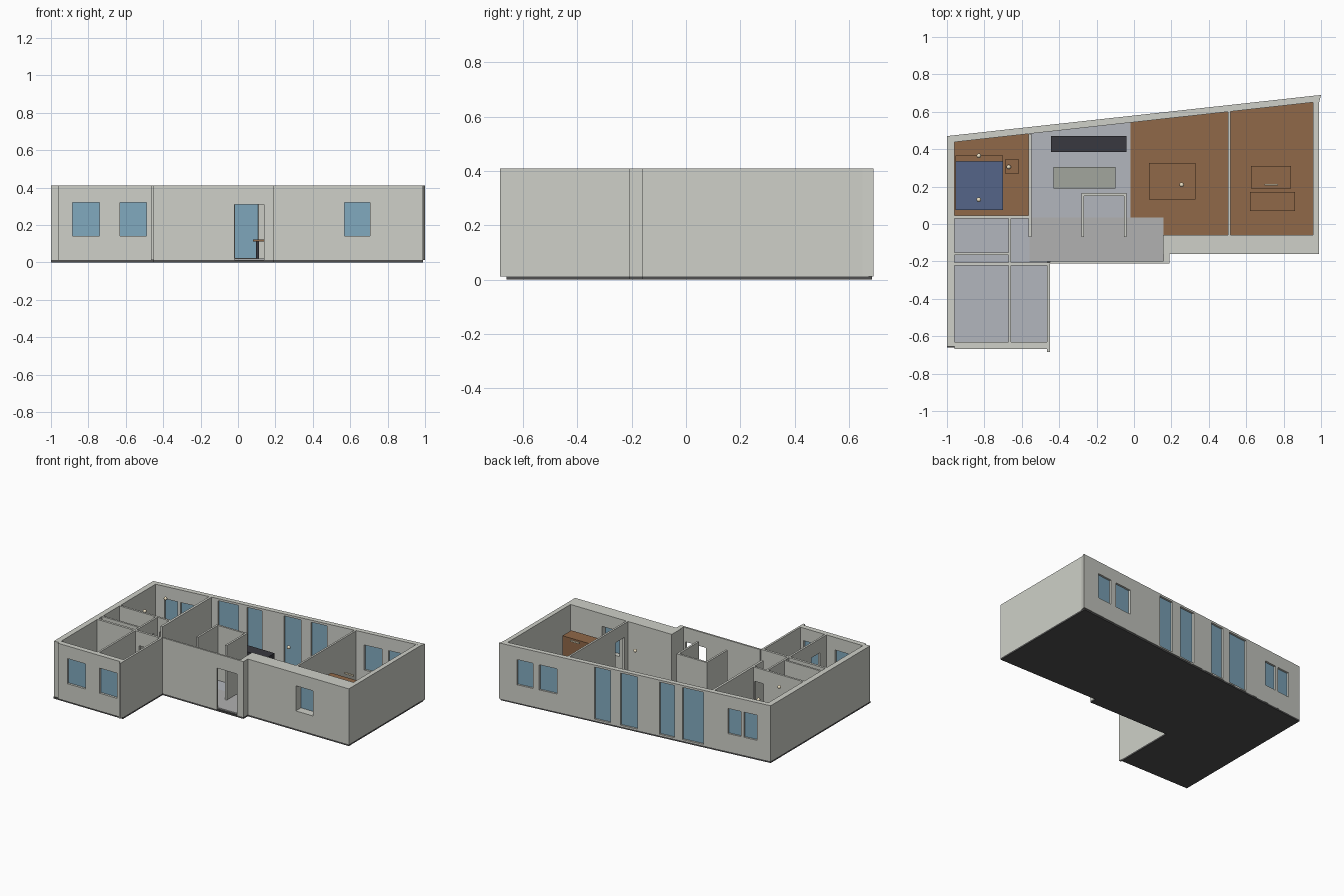
import bpy, bmesh, math
from mathutils import Matrix, Vector

if "Cube" in bpy.data.objects:
    bpy.data.objects.remove(bpy.data.objects["Cube"])


def mat(name, r, g, b):
    m = bpy.data.materials.new(name)
    m.diffuse_color = (r, g, b, 1)
    m.use_nodes = True
    m.node_tree.nodes["Principled BSDF"].inputs["Base Color"].default_value = m.diffuse_color
    return m


WALL = mat("plaster", .62, .63, .58)
SLAB = mat("slab_dark", .08, .08, .08)
WOOD = mat("wood", .28, .14, .065)
TILE = mat("tile", .45, .47, .51)
HALL = mat("hall_grey", .44, .44, .44)
GLASS = mat("glass_blue", .22, .40, .52)
DARK = mat("dark", .04, .04, .05)
STONE = mat("stone", .36, .38, .34)
BLUE = mat("fabric_blue", .09, .13, .25)
LAMP = mat("lamp_cream", .85, .75, .55)
H, Z0 = .41, .012          # wall top, slab top
SLOPE = math.atan2(.22, 2)  # angle of the rear wall


def add(name, bm, m):
    bmesh.ops.recalc_face_normals(bm, faces=bm.faces)
    me = bpy.data.meshes.new(name)
    bm.to_mesh(me)
    bm.free()
    o = bpy.data.objects.new(name, me)
    bpy.context.collection.objects.link(o)
    if m:
        me.materials.append(m)
    return o


def prism(name, pts, z0, z1, m):
    bm = bmesh.new()
    f = bm.faces.new([bm.verts.new((x, y, z0)) for x, y in pts])
    top = bmesh.ops.extrude_face_region(bm, geom=[f])
    vs = [v for v in top["geom"] if isinstance(v, bmesh.types.BMVert)]
    bmesh.ops.translate(bm, verts=vs, vec=(0, 0, z1 - z0))
    return add(name, bm, m)


def box(name, x0, x1, y0, y1, z0, z1, m):
    return prism(name, [(x0, y0), (x1, y0), (x1, y1), (x0, y1)], z0, z1, m)


def slanted(name, cx, cy, w, d, z0, z1, m, ang=0):
    """Box centred on (cx, cy), turned about z."""
    bm = bmesh.new()
    bmesh.ops.create_cube(bm, size=1)
    bm.transform(Matrix.Translation((cx, cy, (z0 + z1) / 2)) @ Matrix.Rotation(ang, 4, 'Z')
                 @ Matrix.Diagonal((w, d, z1 - z0, 1)))
    return add(name, bm, m)


def cut(wall, cutters):
    for c in cutters:
        c.hide_render = True
        md = wall.modifiers.new("opening", 'BOOLEAN')
        md.operation, md.object, md.solver = 'DIFFERENCE', c, 'EXACT'
    bpy.context.view_layer.update()
    dg = bpy.context.evaluated_depsgraph_get()
    me = bpy.data.meshes.new_from_object(wall.evaluated_get(dg))
    wall.modifiers.clear()
    wall.data = me
    for c in cutters:
        bpy.data.objects.remove(c)


def sphere(name, x, y, z, r):
    bm = bmesh.new()
    bmesh.ops.create_uvsphere(bm, u_segments=16, v_segments=8, radius=r)
    bmesh.ops.translate(bm, verts=bm.verts, vec=Vector((x, y, z)))
    o = add(name, bm, LAMP)
    for p in o.data.polygons:
        p.use_smooth = True


def inner_y(x):             # inside face of the rear wall
    return .438 + .1107 * (x + .96)


# Slab
prism("slab", [(-1, -.66), (-.45, -.66), (-.45, -.21), (.19, -.21), (.19, -.16),
               (.99, -.16), (.99, .685), (-1, .47)], 0, Z0, SLAB)

# Floors
for name, x0, x1, y0, m in [("bedroom_floor", -.96, -.56, .04, WOOD),
                            ("kitchen_floor", -.56, -.02, .03, TILE),
                            ("dining_floor", -.02, .508, -.06, WOOD),
                            ("study_floor", .508, .957, -.06, WOOD)]:
    prism(name, [(x0, y0), (x1, y0), (x1, inner_y(x1)), (x0, inner_y(x0))], Z0, .017, m)
box("bath_floor", -.96, -.56, -.2, .04, Z0, .017, TILE)
box("wing_floor", -.96, -.465, -.63, -.2, Z0, .017, TILE)
box("hall_floor", -.56, .158, -.197, .035, Z0, .02, HALL)

# Rear wall with windows and tall glass doors
rear = prism("rear_wall", [(-1, .47), (1, .69), (.99, .65), (.957, inner_y(.957)),
                           (-.96, inner_y(-.96)), (-1, .434)], Z0, H, WALL)
rear_open = [(.75, .867, .14, .32), (.572, .705, .14, .32),
             (.181, .299, .022, .395), (-.018, .107, .022, .395),
             (-.29, -.18, .022, .395), (-.505, -.35, .022, .395),
             (-.779, -.683, .14, .32), (-.897, -.80, .14, .32)]
cutters = []
for x0, x1, z0, z1 in rear_open:
    cx = (x0 + x1) / 2
    cy = .58 + .11 * cx - .017
    cutters.append(slanted("cutter", cx, cy, x1 - x0, .12, z0, z1, WALL, SLOPE))
    slanted("rear_glass", cx, cy, x1 - x0, .006, z0, z1, GLASS, SLOPE)
cut(rear, cutters)

# Plain outside walls
prism("left_wall", [(-1, -.655), (-.96, -.655), (-.96, .438), (-1, .434)], Z0, H, WALL)
prism("right_wall", [(.957, -.16), (.99, -.16), (.99, .65), (.957, .65)], Z0, H, WALL)
box("wing_right_wall", -.465, -.45, -.685, -.21, Z0, H, WALL)
box("entry_return_wall", .158, .19, -.21, -.16, Z0, H, WALL)

# Front walls with openings
wing = box("wing_front_wall", -.96, -.465, -.668, -.63, Z0, H, WALL)
cuts = []
for x0, x1 in [(-.885, -.74), (-.63, -.49)]:
    cuts.append(box("cutter", x0, x1, -.75, -.55, .14, .32, WALL))
    box("wing_glass", x0, x1, -.652, -.646, .14, .32, GLASS)
cut(wing, cuts)
front = box("front_right_wall", .155, .957, -.16, -.06, Z0, H, WALL)
cut(front, [box("cutter", .57, .707, -.3, .1, .14, .32, WALL)])
box("front_glass", .57, .707, -.102, -.096, .14, .32, GLASS)
entry = box("entry_wall", -.45, .158, -.21, -.197, Z0, H, WALL)
cut(entry, [box("cutter", -.02, .14, -.3, -.1, .0, .308, WALL)])

# Inside walls: x0, x1, y0, y1 and an optional door opening along the long side
inside = [("bedroom_kitchen_wall", -.565, -.548, -.07, inner_y(-.56), None),
          ("bedroom_bath_wall", -.96, -.565, .03, .045, (-.645, -.575)),
          ("bath_side_wall", -.672, -.658, -.205, .03, (-.10, -.01)),
          ("shaft_wall", -.96, -.672, -.167, -.153, None),
          ("wing_cross_wall", -.96, -.45, -.222, -.205, (-.63, -.53)),
          ("wing_divider", -.672, -.658, -.63, -.222, (-.555, -.46)),
          ("study_wall", .502, .516, -.06, inner_y(.508), (-.02, .08)),
          ("closet_left_wall", -.28, -.266, -.07, .165, None),
          ("closet_right_wall", -.054, -.04, -.07, .165, None),
          ("closet_back_wall", -.266, -.054, .151, .165, None)]
for name, x0, x1, y0, y1, door in inside:
    w = box(name, x0, x1, y0, y1, Z0, H, WALL)
    if door:
        a, b = door
        if x1 - x0 > y1 - y0:
            c = box("cutter", a, b, y0 - .05, y1 + .05, 0, .31, WALL)
        else:
            c = box("cutter", x0 - .05, x1 + .05, a, b, 0, .31, WALL)
        cut(w, [c])

# Kitchen
box("kitchen_counter", -.445, -.04, .385, .47, .017, .15, DARK)
box("kitchen_island", -.43, -.1, .19, .305, .017, .14, STONE)


# Tables
def table(name, x0, x1, y0, y1, z):
    box(name + "_top", x0, x1, y0, y1, z - .01, z, WOOD)
    for lx in (x0 + .015, x1 - .033):
        for ly in (y0 + .015, y1 - .033):
            box(name + "_leg", lx, lx + .018, ly, ly + .018, .017, z - .01, DARK)


table("dining_table", .08, .33, .13, .325, .122)
table("desk", .625, .84, .19, .31, .122)
box("tall_cupboard", .62, .86, .07, .17, .017, .30, WOOD)

# Bed and nightstand
box("bed_base", -.955, -.7, .075, .335, .017, .05, WOOD)
box("mattress", -.955, -.7, .075, .335, .05, .09, BLUE)
box("headboard", -.955, -.7, .335, .365, .017, .14, WOOD)
box("nightstand", -.69, -.615, .27, .345, .017, .09, WOOD)

# Lamps
for x, y, z in [(-.83, .365, .37), (-.83, .13, .37), (-.67, .305, .105), (.255, .21, .37)]:
    sphere("lamp", x, y, z, .012)
box("bar_lamp", .697, .77, .205, .215, .30, .31, LAMP)
